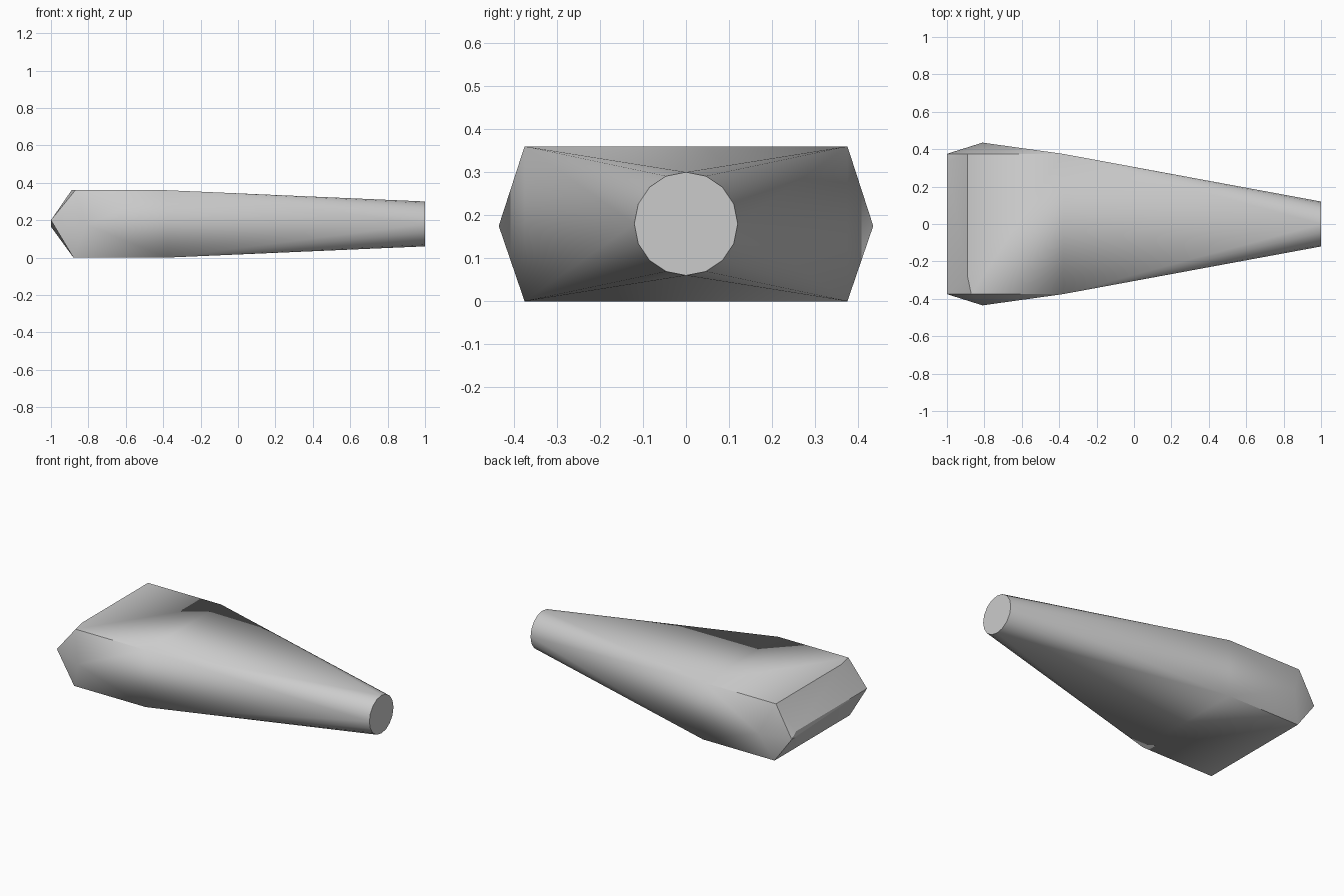
import bpy
import bmesh
import math

old = bpy.data.objects.get("Cube")
if old:
    bpy.data.objects.remove(old, do_unlink=True)

# Plain grey finish
grey = bpy.data.materials.new("plain_grey")
grey.use_nodes = True
colour = (0.6, 0.6, 0.6, 1)
grey.diffuse_color = colour
grey.node_tree.nodes["Principled BSDF"].inputs["Base Color"].default_value = colour

HALF, TOP = 0.375, 0.36
points = []

# Wide block: shoulder, lower end corners and bulging flanks
for side in (-1, 1):
    points += [(-0.38, side * HALF, 0), (-0.38, side * HALF, TOP),
               (-0.88, side * HALF, 0), (-0.81, side * 0.435, 0.175)]

# Upper end edge and pointed end ridge, each with one clipped corner
points += [(-0.87, -HALF, TOP), (-0.89, -0.28, TOP), (-0.89, HALF, TOP)]
points += [(-1, -HALF, 0.2), (-1, 0.33, 0.2), (-1, HALF, 0.165)]

# Round narrow end
SIDES = 16
for i in range(SIDES):
    a = math.tau * i / SIDES
    points.append((1, 0.12 * math.cos(a), 0.18 + 0.12 * math.sin(a)))

# Skin the sections into one tapered body
bm = bmesh.new()
for p in points:
    bm.verts.new(p)
bmesh.ops.convex_hull(bm, input=bm.verts[:])
bmesh.ops.dissolve_limit(bm, angle_limit=math.radians(0.2),
                         verts=bm.verts[:], edges=bm.edges[:])
bmesh.ops.recalc_face_normals(bm, faces=bm.faces[:])
mesh = bpy.data.meshes.new("tapered_body")
bm.to_mesh(mesh)
bm.free()
mesh.materials.append(grey)

body = bpy.data.objects.new("tapered_body", mesh)
bpy.context.collection.objects.link(body)
bpy.ops.object.select_all(action='DESELECT')
body.select_set(True)
bpy.context.view_layer.objects.active = body
bpy.ops.object.shade_smooth_by_angle(angle=math.radians(30))
